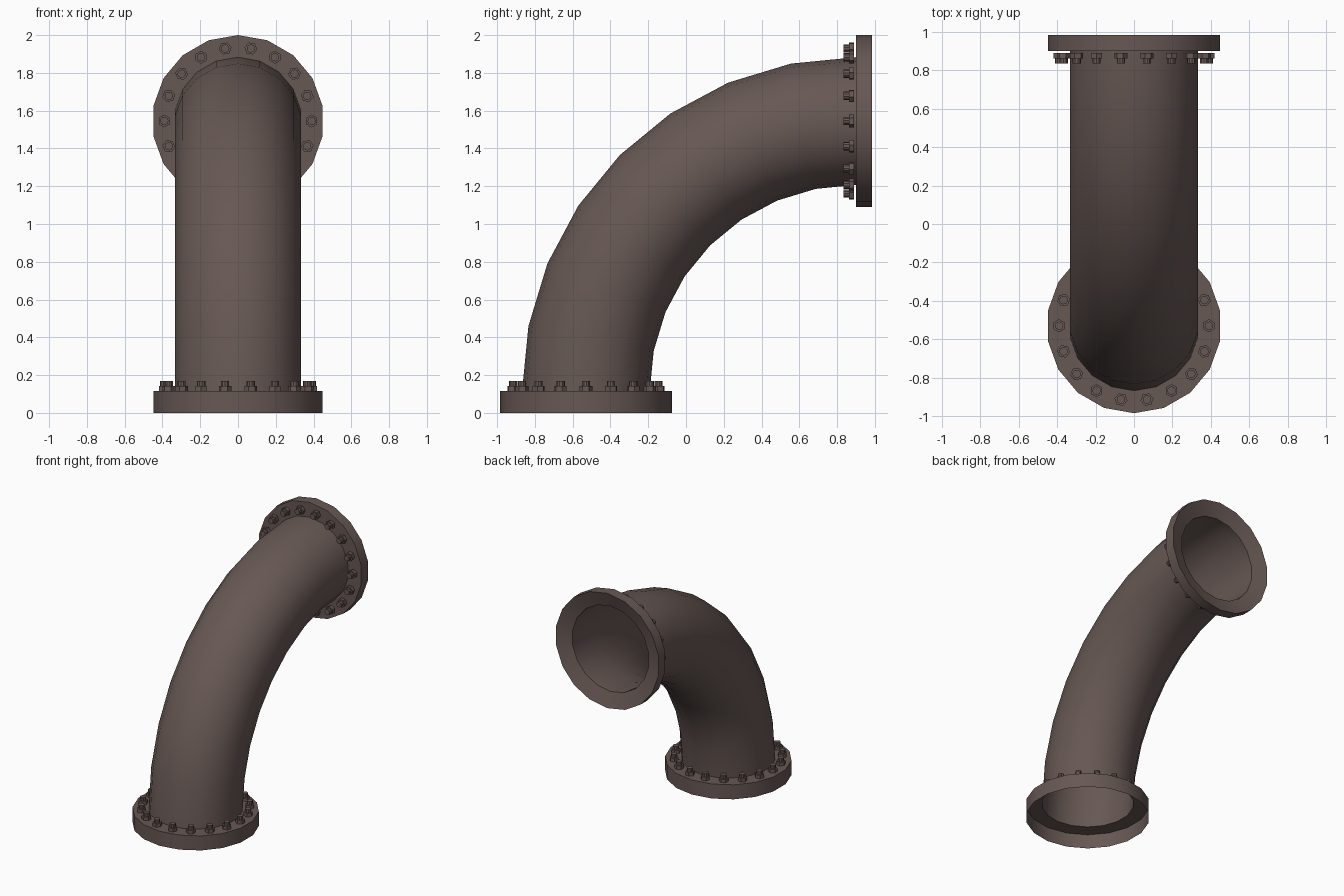
import bpy, bmesh, math
from mathutils import Matrix, Vector

if "Cube" in bpy.data.objects:
    bpy.data.objects.remove(bpy.data.objects["Cube"])

SIDES = 18
R_BEND, R_PIPE, R_FLANGE, R_BOLT = 1.43, 0.338, 0.455, 0.39
Z0, Y0, Y1 = 0.115, -0.53, 0.90      # bend start height, inlet axis, outlet plane

mat = bpy.data.materials.new("dull brown iron")
mat.diffuse_color = (0.135, 0.098, 0.088, 1)
mat.use_nodes = True
mat.node_tree.nodes["Principled BSDF"].inputs["Base Color"].default_value = mat.diffuse_color

# Local frames: local z points out of the flange towards the pipe
INLET = Matrix.Translation((0, Y0, 0)) @ Matrix.Rotation(math.pi, 4, 'Z')
OUTLET = Matrix.Translation((0, 0.985, Z0 + R_BEND)) @ Matrix.Rotation(math.pi / 2, 4, 'X')


def finish(bm, name, matrix=Matrix(), recalc=True):
    if recalc:
        bmesh.ops.recalc_face_normals(bm, faces=bm.faces)
    me = bpy.data.meshes.new(name)
    bm.to_mesh(me)
    bm.free()
    me.transform(matrix)
    me.materials.append(mat)
    ob = bpy.data.objects.new(name, me)
    bpy.context.collection.objects.link(ob)
    bpy.ops.object.select_all(action='DESELECT')
    ob.select_set(True)
    bpy.context.view_layer.objects.active = ob
    bpy.ops.object.shade_smooth_by_angle(angle=math.radians(35))
    return ob


def loft(bm, rings):
    loops = [[bm.verts.new(p) for p in ring] for ring in rings]
    for a, b in zip(loops, loops[1:]):
        n = len(a)
        for i in range(n):
            bm.faces.new((a[i], a[(i + 1) % n], b[(i + 1) % n], b[i]))
    return loops


def circle(r, z, n=SIDES, cx=0, cy=0, turn=0):
    return [Vector((cx + r * math.sin(turn + math.tau * i / n),
                    cy + r * math.cos(turn + math.tau * i / n), z)) for i in range(n)]


# Quarter bend pipe, open at both ends
bm = bmesh.new()
rings = []
for s in range(9):
    t = math.pi / 2 * s / 8
    ring = []
    for p in circle(R_PIPE, 0):
        d = R_BEND + p.y
        ring.append(Vector((p.x, Y1 - d * math.cos(t), Z0 + d * math.sin(t))))
    rings.append(ring)
rings.append([p + Vector((0, 0.045, 0)) for p in rings[-1]])   # stub inside the outlet flange
loft(bm, rings)
bm.normal_update()
f = bm.faces[:][0]
if f.normal.dot(f.calc_center_median() - Vector((0, Y0, Z0))) < 0:
    bmesh.ops.reverse_faces(bm, faces=bm.faces)
finish(bm, "bend_pipe", recalc=False)

# Inlet flange: hollow underneath
bm = bmesh.new()
loft(bm, [circle(R_FLANGE, 0), circle(R_FLANGE, Z0), circle(R_PIPE, Z0)])
bm.normal_update()
if sum(f.normal.z for f in bm.faces) < 0:
    bmesh.ops.reverse_faces(bm, faces=bm.faces)
finish(bm, "inlet_flange", INLET, recalc=False)

# Outlet flange: slightly dished front face
bm = bmesh.new()
loft(bm, [circle(R_PIPE, 0.04), circle(R_FLANGE, 0), circle(R_FLANGE, 0.085),
          circle(R_PIPE, 0.085), circle(R_PIPE, 0.04)])
bmesh.ops.remove_doubles(bm, verts=bm.verts, dist=1e-4)
finish(bm, "outlet_flange", OUTLET)


# Rings of bolts: hexagonal nut with a stud end
def bolts(name, base, matrix):
    bm = bmesh.new()
    for k in range(SIDES):
        a = math.tau * (k + 0.5) / SIDES
        cx, cy = R_BOLT * math.sin(a), R_BOLT * math.cos(a)
        for r, n, lo, hi in ((0.034, 6, 0, 0.027), (0.022, 10, 0.0, 0.055)):
            loops = loft(bm, [circle(r, base + lo, n, cx, cy, a + math.pi / 6),
                              circle(r, base + hi, n, cx, cy, a + math.pi / 6)])
            bm.faces.new(loops[0])
            bm.faces.new(loops[1])
    finish(bm, name, matrix)


bolts("inlet_bolts", Z0, INLET)
bolts("outlet_bolts", 0.095, OUTLET)
